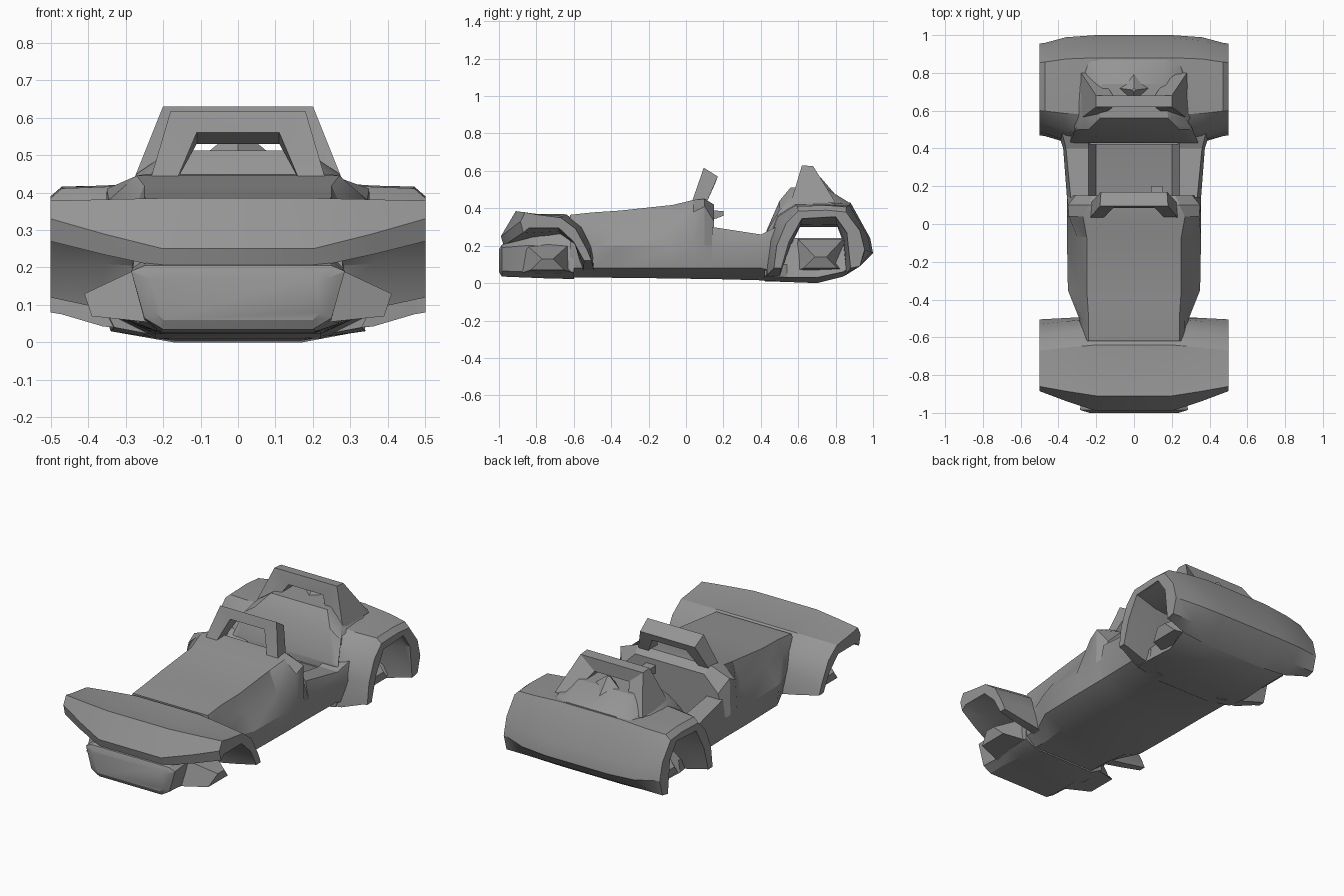
import bpy, bmesh
from mathutils import Vector

grey = bpy.data.materials.new("dark_grey")
grey.diffuse_color = (.3, .3, .3, 1)


def skin(name, rings):
    """Join matching rings of points into a closed solid."""
    bm = bmesh.new()
    vs = [[bm.verts.new(p) for p in r] for r in rings]
    n = len(rings[0])
    for a, b in zip(vs, vs[1:]):
        for i in range(n):
            j = (i + 1) % n
            bm.faces.new((a[i], a[j], b[j], b[i]))
    bm.faces.new(vs[0])
    bm.faces.new(vs[-1][::-1])
    bmesh.ops.recalc_face_normals(bm, faces=bm.faces)
    me = bpy.data.meshes.new(name)
    bm.to_mesh(me)
    bm.free()
    me.materials.append(grey)
    ob = bpy.data.objects.new(name, me)
    bpy.context.collection.objects.link(ob)
    return ob


def hull(name, sections):
    """Loft along y; each section is y plus the right half outline (x, z)."""
    rings = []
    for y, half in sections:
        rings.append([(x, y, z) for x, z in half] + [(-x, y, z) for x, z in half[::-1]])
    return skin(name, rings)


def shell(name, stations):
    """Loft across x, mirrored; each station is x plus a side outline (y, z)."""
    rings = [[(-x, y, z) for y, z in o] for x, o in stations]
    rings += [[(x, y, z) for y, z in o] for x, o in stations[::-1]]
    return skin(name, rings)


def hoop(name, base, top):
    """Arch from base and top, each four (x, y, z): outer front, outer back, inner back, inner front."""
    def ring(s, pts):
        return [(s * x, y, z) for x, y, z in pts]
    return skin(name, [ring(-1, base), ring(-1, top), ring(1, top), ring(1, base)])


def mix(a, b, t):
    return [tuple(Vector(p).lerp(Vector(q), t)) for p, q in zip(a, b)]


# Hood and cowl
hull("hood_body", [
    (-.62, [(.2, .03), (.26, .08), (.28, .2), (.27, .3), (.24, .365)]),
    (-.50, [(.2, .03), (.27, .08), (.29, .2), (.27, .3), (.24, .378)]),
    (-.35, [(.22, .028), (.34, .08), (.35, .2), (.28, .3), (.25, .388)]),
    (-.07, [(.22, .025), (.345, .08), (.355, .2), (.30, .3), (.25, .418)]),
    (.04, [(.22, .023), (.345, .08), (.355, .2), (.345, .38), (.27, .445)]),
    (.10, [(.22, .022), (.345, .08), (.355, .2), (.35, .41), (.24, .45)]),
    (.15, [(.22, .022), (.345, .08), (.355, .2), (.31, .33), (.22, .42)])])

# Open cockpit tub with side sills
hull("cockpit_tub", [
    (.14, [(.22, .022), (.345, .08), (.355, .2), (.335, .30), (.24, .30), (.2, .09)]),
    (.40, [(.22, .015), (.35, .08), (.375, .2), (.36, .26), (.24, .26), (.2, .12)]),
    (.48, [(.22, .01), (.36, .06), (.40, .2), (.38, .30), (.24, .28), (.2, .14)])])

# Nose block
hull("nose", [
    (-1.0, [(.20, .06), (.22, .08), (.235, .17), (.21, .18)]),
    (-.985, [(.20, .035), (.25, .065), (.285, .19), (.25, .205)]),
    (-.86, [(.21, .03), (.25, .06), (.28, .2), (.22, .24)]),
    (-.74, [(.20, .025), (.27, .05), (.25, .2), (.20, .28)]),
    (-.60, [(.20, .022), (.27, .06), (.27, .2), (.22, .30)])])

# Front fender arch
ff_out = [(-.87, .27), (-.885, .33), (-.86, .378), (-.80, .367), (-.67, .35), (-.59, .29),
          (-.53, .18), (-.505, .12), (-.545, .12), (-.60, .22), (-.68, .295), (-.84, .295)]
ff_in = [(-.975, .20), (-.99, .25), (-.91, .385), (-.80, .37), (-.64, .368), (-.55, .30),
         (-.50, .2), (-.49, .06), (-.55, .06), (-.59, .2), (-.67, .26), (-.83, .24)]
shell("front_fender", [(.5, ff_out), (.36, mix(ff_out, ff_in, .5)), (.2, ff_in)])

# Rear fender arch
rf_out = [(.93, .09), (.955, .18), (.93, .28), (.855, .38), (.75, .39), (.60, .385), (.535, .32),
          (.485, .2), (.47, .08), (.51, .08), (.55, .22), (.62, .345), (.80, .355), (.86, .27), (.88, .08)]
rf_in = [(.93, .09), (1.0, .16), (.985, .24), (.88, .43), (.76, .428), (.58, .425), (.48, .37),
         (.43, .24), (.42, .03), (.50, .03), (.56, .2), (.61, .3), (.81, .3), (.84, .22), (.85, .04)]
shell("rear_fender", [(.5, rf_out), (.47, [(y, z + (.022 if z > .36 else 0)) for y, z in mix(rf_out, rf_in, .1)]),
                      (.36, mix(rf_out, rf_in, .75)), (.2, rf_in)])

# Rear belly under the axle
hull("rear_belly", [
    (.42, [(.17, .01), (.33, .04), (.36, .1), (.24, .24)]),
    (.54, [(.17, .006), (.34, .03), (.33, .1), (.22, .24)]),
    (.70, [(.17, 0), (.33, .03), (.28, .1), (.20, .24)]),
    (.84, [(.17, .035), (.36, .06), (.33, .12), (.20, .24)]),
    (.94, [(.20, .105), (.36, .12), (.36, .14), (.20, .22)])])

# Raised rear deck behind the cockpit
hull("rear_deck", [
    (.43, [(.33, .15), (.34, .27), (.30, .28)]),
    (.50, [(.33, .25), (.31, .39), (.24, .44)]),
    (.56, [(.33, .35), (.27, .45), (.18, .512)]),
    (.74, [(.33, .37), (.26, .45), (.17, .512)]),
    (.87, [(.28, .37), (.24, .42), (.16, .432)])])

# Suspension pods on both sides, front and rear
for label, cy, z0, z1 in (("front", -.74, .05, .21), ("rear", .72, .06, .235)):
    for side, s in (("left", -1), ("right", 1)):
        skin(f"{label}_{side}_suspension", [
            [(s * .2, cy - .15, z0), (s * .2, cy + .15, z0), (s * .24, cy + .12, z1), (s * .24, cy - .12, z1)],
            [(s * .39, cy - .09, z0 + .02), (s * .39, cy + .09, z0 + .02),
             (s * .41, cy + .03, z0 + .08), (s * .41, cy - .03, z0 + .08)]])

# Windscreen hoop and rear roll bar
hoop("windscreen_hoop", [(.235, .03, .43), (.23, .11, .43), (.165, .11, .43), (.165, .03, .43)],
     [(.18, .095, .617), (.175, .17, .57), (.11, .155, .53), (.11, .085, .56)])
hoop("roll_bar", [(.28, .56, .43), (.28, .80, .43), (.19, .80, .43), (.19, .56, .43)],
     [(.2, .62, .63), (.2, .68, .625), (.11, .68, .55), (.11, .62, .556)])

# Pyramid bump on the rear deck
skin("deck_bump", [[(-.09, .72, .50), (0, .64, .50), (.09, .72, .50), (0, .81, .46)],
                   [(-.01, .71, .565), (0, .70, .565), (.01, .71, .565), (0, .72, .565)]])

# Small lever behind the cowl
skin("lever", [[(.09, .12, .33), (.15, .12, .33), (.15, .12, .39), (.09, .12, .39)],
               [(.09, .2, .36), (.15, .2, .36), (.15, .2, .385), (.09, .2, .385)]])

# Soft shading across shallow folds
for ob in bpy.context.collection.objects:
    ob.select_set(True)
    bpy.context.view_layer.objects.active = ob
bpy.ops.object.shade_smooth_by_angle(angle=.45)
